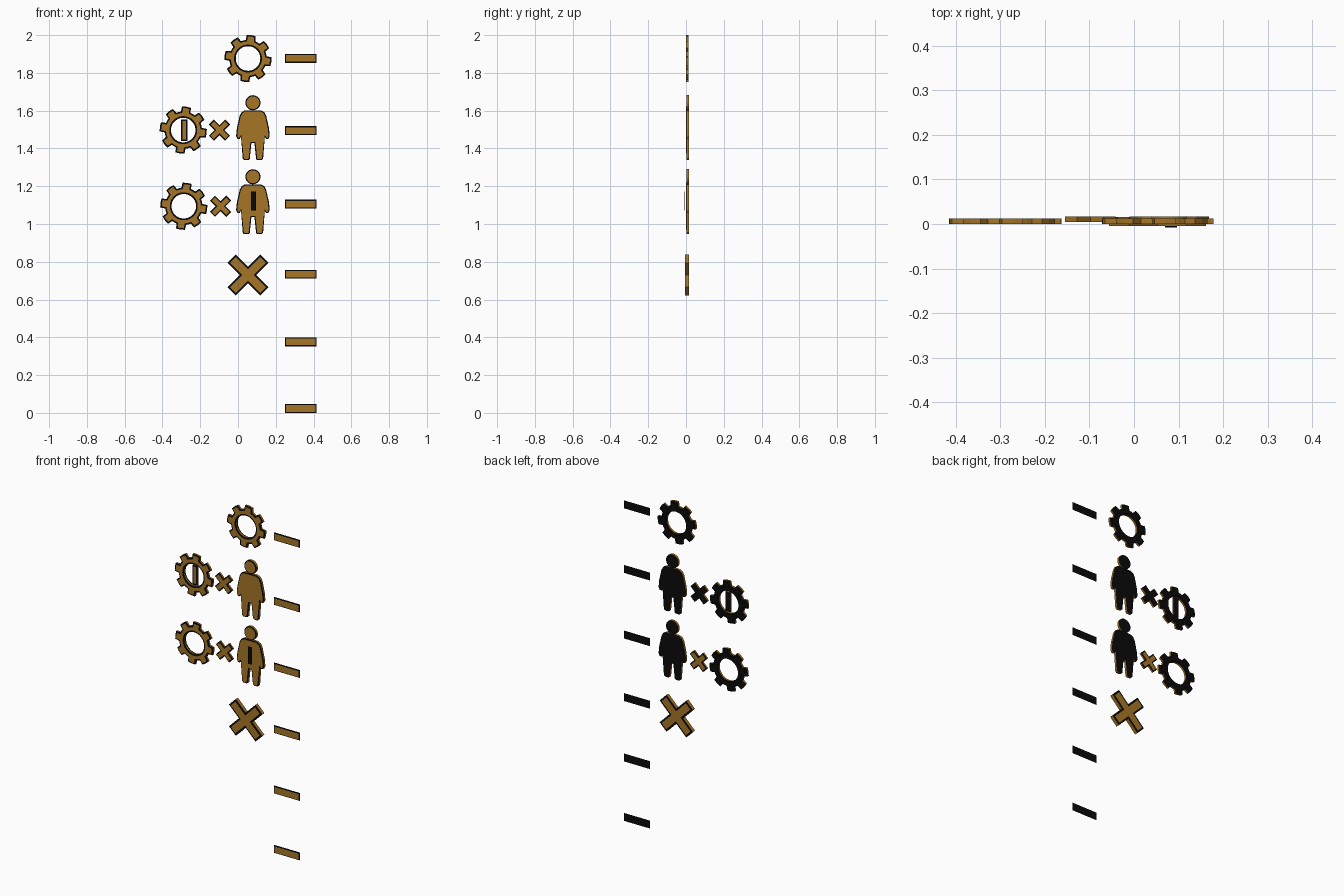
import bpy, bmesh
from math import sin, cos, pi, radians
from mathutils import Vector

if "Cube" in bpy.data.objects:
    bpy.data.objects.remove(bpy.data.objects["Cube"])


def material(name, rgb):
    m = bpy.data.materials.new(name)
    m.diffuse_color = (*rgb, 1)
    m.use_nodes = True
    m.node_tree.nodes["Principled BSDF"].inputs["Base Color"].default_value = m.diffuse_color
    return m


GOLD = material("gold", (0.38, 0.18, 0.02))
BLACK = material("black", (0.003, 0.003, 0.003))


def inset(pts, d):
    """Move a counter-clockwise outline inward by d with mitred corners."""
    out = []
    for i, p in enumerate(pts):
        p = Vector(p)
        a = (p - Vector(pts[i - 1])).normalized()
        b = (Vector(pts[(i + 1) % len(pts)]) - p).normalized()
        na, nb = Vector((-a.y, a.x)), Vector((-b.y, b.x))
        out.append(p + (na + nb) * d / max(0.4, 1 + na.dot(nb)))
    return out


def plate(name, at, y0, y1, outer, inner=None, cap=BLACK, side=GOLD):
    """Flat outline in xz; extruded from y0 to y1, or a sheet when equal."""
    bm = bmesh.new()
    loops = [outer] + ([inner] if inner else [])

    def layer(y):
        return [[bm.verts.new((p[0] + at[0], y, p[1] + at[1])) for p in lp] for lp in loops]

    def fill(ls, flip):
        n = len(ls[0])
        if len(ls) == 1:
            faces = [ls[0]]
        else:
            o, i = ls
            faces = [[o[k], o[(k + 1) % n], i[(k + 1) % n], i[k]] for k in range(n)]
        for f in faces:
            bm.faces.new(f[::-1] if flip else f)

    front = layer(y0)
    fill(front, False)
    if y1 > y0:
        back = layer(y1)
        fill(back, True)
        for j, (f, b) in enumerate(zip(front, back)):
            n = len(f)
            for k in range(n):
                q = [f[k], b[k], b[(k + 1) % n], f[(k + 1) % n]]
                bm.faces.new(q[::-1] if j else q).material_index = 1
    me = bpy.data.meshes.new(name)
    bm.to_mesh(me)
    bm.free()
    me.materials.append(cap)
    me.materials.append(side)
    ob = bpy.data.objects.new(name, me)
    bpy.context.collection.objects.link(ob)
    return ob


def circle(r, n):
    return [(r * cos(2 * pi * k / n), r * sin(2 * pi * k / n)) for k in range(n)]


def rect(w, h):
    return [(-w / 2, -h / 2), (w / 2, -h / 2), (w / 2, h / 2), (-w / 2, h / 2)]


def outlined(name, at, y0, y1, shape, d=0.009, both=False):
    """Black-capped slab with gold walls and a smaller gold face."""
    plate(name + "_body", at, y0, y1, shape)
    plate(name + "_face", at, y0 - 0.003, y0 - 0.003, inset(shape, d), cap=GOLD)
    if both:
        plate(name + "_back_face", at, y1 + 0.002, y1 + 0.002, inset(shape, d), cap=GOLD)


# Gears: eight tapered teeth around an open hub
def gear(name, at):
    teeth = ((-15, 0.099), (-11, 0.125), (0, 0.125), (11, 0.125), (15, 0.099), (22.5, 0.099))
    polar = [(radians(82 + 45 * k + a), r) for k in range(8) for a, r in teeth]
    outer = [(r * cos(a), r * sin(a)) for a, r in polar]

    def hole(r):
        return [(r * cos(a), r * sin(a)) for a, _ in polar]

    plate(name + "_body", at, 0, 0.012, outer, hole(0.065))
    small = inset(outer, 0.008)
    plate(name + "_face", at, -0.003, -0.003, small, hole(0.074), cap=GOLD)
    plate(name + "_backing", at, 0.02, 0.02, small, hole(0.068))


gear("top_gear", (0.053, 1.876))
gear("upper_gear", (-0.29, 1.497))
gear("lower_gear", (-0.287, 1.094))


# Crosses: two equal arms turned 45 degrees
def cross(name, at, reach, w, y0, y1, d, both):
    quarter = [(w, w), (w, reach), (-w, reach)]
    pts = []
    for k in range(4):
        a = k * pi / 2 + pi / 4
        pts += [(x * cos(a) - z * sin(a), x * sin(a) + z * cos(a)) for x, z in quarter]
    outlined(name, at, y0, y1, pts, d, both)


cross("large_cross", (0.053, 0.73), 0.1225, 0.031, -0.005, 0.016, 0.01, True)
cross("upper_small_cross", (-0.098, 1.497), 0.061, 0.019, 0.005, 0.017, 0.007, False)
cross("lower_small_cross", (-0.092, 1.094), 0.061, 0.019, 0.005, 0.015, 0.007, True)


# Standing figures: mirrored half outline plus a round head
def figure(name, at):
    half = [(0.008, 0.09), (0.017, 0.005), (0.025, 0), (0.047, 0), (0.054, 0.008),
            (0.063, 0.125), (0.07, 0.112), (0.082, 0.113), (0.089, 0.128),
            (0.085, 0.17), (0.07, 0.235), (0.06, 0.254), (0.042, 0.264)]
    body = half + [(-x, z) for x, z in reversed(half)]
    outlined(name + "_torso", at, 0.003, 0.017, body, 0.006)
    outlined(name + "_head", (at[0], at[1] + 0.304), 0.003, 0.017, circle(0.04, 28), 0.006)


figure("upper_figure", (0.079, 1.338))
figure("lower_figure", (0.079, 0.946))

# Plain upright strokes inside the upper gear and on the lower figure
outlined("gear_stroke", (-0.284, 1.497), 0.003, 0.012, rect(0.034, 0.115), 0.008)
plate("figure_stroke", (0.083, 1.122), -0.008, -0.005, rect(0.026, 0.1), side=BLACK)

# Column of flat bars
for n, z in enumerate((0.0235, 0.376, 0.734, 1.105, 1.494, 1.877), 1):
    plate(f"bar_{n}_backing", (0.332, z), -0.015, -0.015, rect(0.168, 0.047))
    plate(f"bar_{n}_face", (0.332, z), -0.02, -0.02, rect(0.156, 0.035), cap=GOLD)
